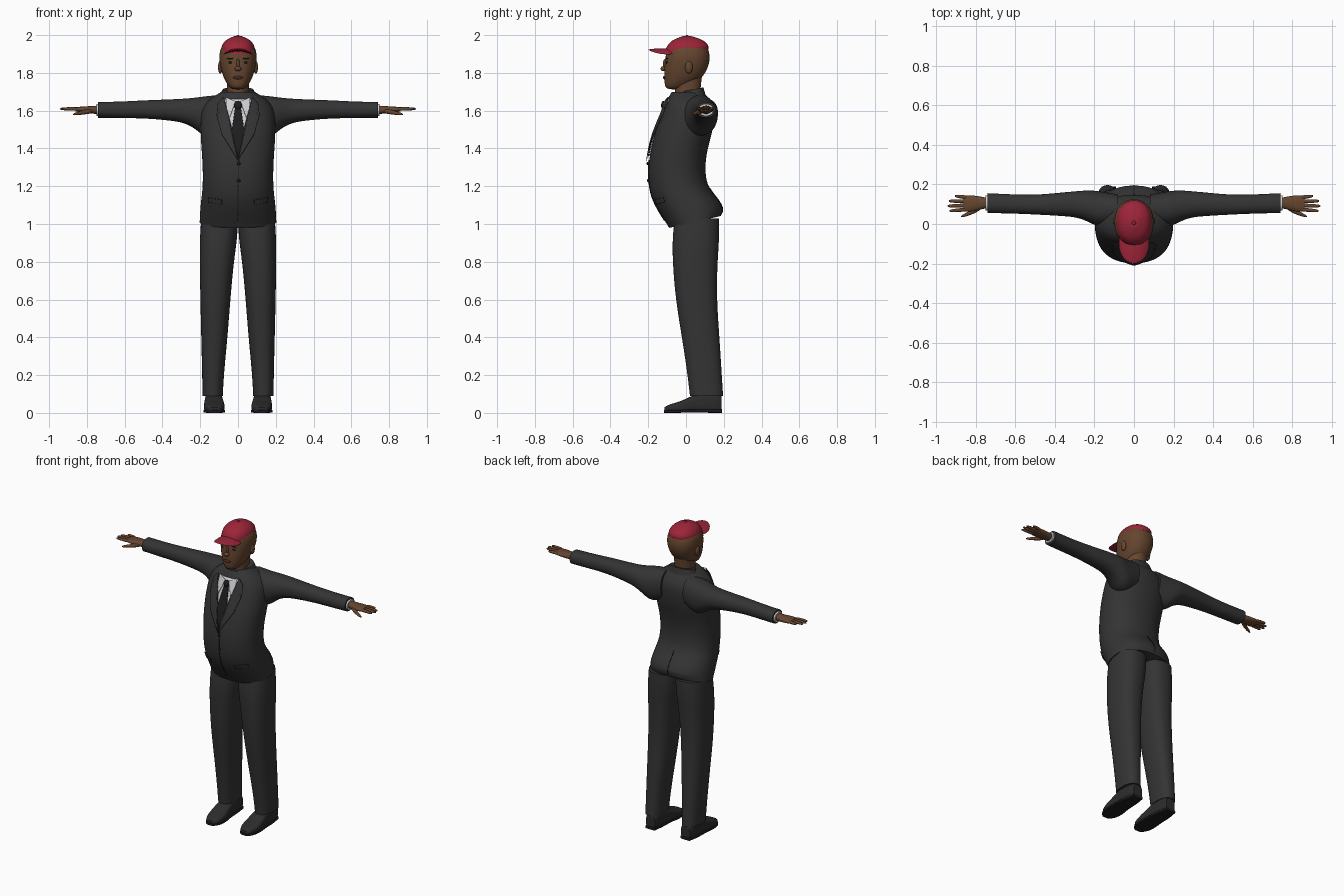
import bpy, bmesh, math
from mathutils import Vector

cube = bpy.data.objects.get("Cube")
if cube:
    bpy.data.objects.remove(cube)


def material(name, r, g, b):
    m = bpy.data.materials.new(name)
    m.use_nodes = True
    m.diffuse_color = (r, g, b, 1)
    node = m.node_tree.nodes["Principled BSDF"]
    node.inputs["Base Color"].default_value = (r, g, b, 1)
    node.inputs["Roughness"].default_value = 0.8
    return m


suit = material("charcoal suit", .034, .034, .035)
trim = material("black trim", .012, .012, .013)
leather = material("black leather", .025, .025, .026)
shirt = material("white shirt", .62, .62, .65)
skin = material("brown skin", .13, .06, .028)
lip = material("dark lips", .075, .025, .018)
red = material("red cloth", .33, .018, .04)


def finish(name, bm, mat, mirror=False, subsurf=0):
    bmesh.ops.recalc_face_normals(bm, faces=bm.faces)
    mesh = bpy.data.meshes.new(name)
    bm.to_mesh(mesh)
    bm.free()
    ob = bpy.data.objects.new(name, mesh)
    bpy.context.collection.objects.link(ob)
    mesh.materials.append(mat)
    if mirror:
        ob.modifiers.new("Mirror", 'MIRROR').use_clip = False
    if subsurf:
        mod = ob.modifiers.new("Subdivision", 'SUBSURF')
        mod.levels = mod.render_levels = subsurf
    return ob


def loft(name, rows, mat, axis='z', mirror=False, power=2.2, seg=24, tilt=None, crease=True):
    """Skin rounded sections; each row is (station, a_min, a_max, b_min, b_max)."""
    order = {'z': (2, 0, 1), 'x': (0, 1, 2), 'y': (1, 0, 2)}[axis]
    bm = bmesh.new()
    rings = []
    for i, (t, a0, a1, b0, b1) in enumerate(rows):
        ring = []
        for k in range(seg):
            w = math.tau * k / seg
            c, s = math.cos(w), math.sin(w)
            p = Vector()
            p[order[0]] = t
            p[order[1]] = (a0 + a1) / 2 + (a1 - a0) / 2 * math.copysign(abs(c) ** (2 / power), c)
            p[order[2]] = (b0 + b1) / 2 + (b1 - b0) / 2 * math.copysign(abs(s) ** (2 / power), s)
            if tilt and i in tilt:
                p.z += tilt[i] * p.y
            ring.append(bm.verts.new(p))
        rings.append(ring)
    for lo, hi in zip(rings, rings[1:]):
        for k in range(seg):
            n = (k + 1) % seg
            bm.faces.new((lo[k], lo[n], hi[n], hi[k]))
    caps = [bm.faces.new(rings[0]), bm.faces.new(rings[-1])]
    if crease:
        layer = bm.edges.layers.float.new("crease_edge")
        for f in caps:
            for e in f.edges:
                e[layer] = 1
    return finish(name, bm, mat, mirror, 2)


def body(rows):
    """Expand (z, half width, front, back) into loft rows."""
    return [(z, -w, w, f, b) for z, w, f, b in rows]


def ellipsoid(name, centre, radii, mat, mirror=False, bend=0):
    bm = bmesh.new()
    bmesh.ops.create_uvsphere(bm, u_segments=24, v_segments=12, radius=1)
    for v in bm.verts:
        v.co = Vector(centre) + Vector(c * r for c, r in zip(v.co, radii))
        v.co.z -= bend * v.co.x ** 2
    return finish(name, bm, mat, mirror)


def plate(name, outline, mat, target, lift, mirror=False, back=False):
    """Drape a thin cloth shape, drawn as (x, z) points, over the target."""
    bm = bmesh.new()
    start = .5 if back else -.5
    bm.faces.new([bm.verts.new((x, start, z)) for x, z in outline])
    bmesh.ops.triangulate(bm, faces=bm.faces)
    for _ in range(4):
        bmesh.ops.subdivide_edges(bm, edges=bm.edges, cuts=1, use_grid_fill=True)
    ob = finish(name, bm, mat, mirror)
    wrap = ob.modifiers.new("Drape", 'SHRINKWRAP')
    wrap.target = target
    wrap.wrap_method = 'PROJECT'
    wrap.wrap_mode = 'ABOVE_SURFACE'
    wrap.use_project_y = True
    wrap.use_positive_direction = not back
    wrap.use_negative_direction = back
    wrap.offset = lift
    thick = ob.modifiers.new("Cloth", 'SOLIDIFY')
    thick.thickness = .004
    thick.offset = 0
    return ob


# Jacket body with the hem lower at the front
jacket = loft("jacket", body([
    (1.0, .205, -.09, .185), (1.08, .202, -.155, .205), (1.14, .195, -.183, .165),
    (1.2, .188, -.197, .112), (1.3, .188, -.203, .1), (1.4, .195, -.187, .115),
    (1.48, .2, -.167, .14), (1.56, .2, -.135, .15), (1.62, .19, -.112, .15),
    (1.665, .15, -.098, .125), (1.7, .088, -.075, .088)]), suit, tilt={0: .23})

# Sleeves, cuffs and hands
loft("sleeves", [
    (.08, 0, .15, 1.5, 1.685), (.17, -.02, .165, 1.45, 1.678), (.22, .005, .172, 1.5, 1.67),
    (.28, .033, .167, 1.535, 1.664), (.36, .04, .16, 1.548, 1.66), (.5, .048, .146, 1.56, 1.655),
    (.62, .053, .15, 1.56, 1.648), (.74, .055, .156, 1.562, 1.646)], suit, 'x', True)
loft("shirt_cuffs", [(.7, .065, .147, 1.57, 1.638), (.75, .067, .145, 1.572, 1.636)],
     shirt, 'x', True)
loft("palms", [(.73, .083, .13, 1.582, 1.628), (.78, .072, .14, 1.584, 1.624),
               (.83, .06, .147, 1.59, 1.622), (.86, .064, .143, 1.596, 1.618)], skin, 'x', True)
for i, finger in enumerate(("index", "middle", "ring", "little")):
    base, tip = .074 + .02 * i, .066 + .025 * i
    end = (.932, .942, .935, .905)[i]
    loft(finger + "_fingers", [
        (.84, base - .011, base + .011, 1.597, 1.618),
        ((.84 + end) / 2, (base + tip) / 2 - .01, (base + tip) / 2 + .01, 1.6, 1.62),
        (end - .008, tip - .008, tip + .008, 1.602, 1.617),
        (end, tip - .004, tip + .004, 1.606, 1.613)], skin, 'x', True, 2, 10, crease=False)
loft("thumbs", [(.765, .075, .11, 1.585, 1.615), (.81, .05, .078, 1.58, 1.605),
                (.85, .036, .056, 1.575, 1.594), (.875, .033, .043, 1.575, 1.585)],
     skin, 'x', True, 2, 10, crease=False)

# Trousers and shoes
loft("trouser_legs", [
    (.09, .08, .188, .02, .197), (.2, .075, .19, .008, .19), (.4, .055, .195, -.022, .178),
    (.6, .04, .2, -.056, .163), (.8, .022, .203, -.072, .167), (.93, .002, .203, -.073, .178),
    (1.03, 0, .195, -.06, .175)], suit, 'z', True, 2.4)
loft("shoes", [
    (-.113, .1, .148, .004, .03), (-.09, .077, .172, 0, .045), (-.03, .068, .183, 0, .06),
    (.03, .077, .178, .006, .09), (.09, .082, .175, 0, .115), (.165, .085, .172, 0, .11),
    (.188, .095, .16, .004, .09)], leather, 'y', True, 3.2)
loft("shoe_soles", [
    (-.116, .1, .15, 0, .014), (-.09, .073, .177, 0, .016), (-.03, .064, .187, 0, .016),
    (.04, .077, .18, .004, .02), (.12, .08, .178, 0, .02), (.19, .092, .163, 0, .02)],
     trim, 'y', True, 5)

# Neck, collar, shirt front and tie
loft("neck", body([(1.63, .06, -.06, .075), (1.7, .058, -.06, .075), (1.78, .06, -.055, .085)]), skin)
loft("shirt_collar", body([(1.62, .085, -.113, .09), (1.66, .076, -.105, .085),
                           (1.7, .068, -.088, .08)]), shirt, tilt={2: .25, 1: .12})
loft("jacket_collar", body([(1.66, .11, -.04, .11), (1.705, .082, -.025, .093)]), suit, tilt={1: .2})
plate("shirt_front", [(-.072, 1.66), (0, 1.36), (.072, 1.66)], shirt, jacket, .003)
plate("collar_wings", [(.012, 1.645), (.06, 1.665), (.062, 1.6), (.042, 1.56)],
      shirt, jacket, .011, True)
plate("tie", [(-.014, 1.62), (-.036, 1.47), (0, 1.355), (.036, 1.47), (.014, 1.62)],
      trim, jacket, .008)
ellipsoid("tie_knot", (0, -.118, 1.628), (.021, .014, .024), trim)

# Lapels, front opening, buttons, pockets and rear vent
plate("lapels", [(.072, 1.665), (.1, 1.635), (.092, 1.585), (.108, 1.57), (.082, 1.47),
                 (0, 1.335), (.028, 1.48), (.058, 1.58)], suit, jacket, .014, True)
plate("front_opening", [(-.003, 1.02), (.001, 1.02), (.004, 1.34), (0, 1.34)], trim, jacket, .001)
plate("pocket_flaps", [(.085, 1.13), (.155, 1.14), (.155, 1.115), (.085, 1.105)],
      suit, jacket, .004, True)
plate("rear_vent", [(-.003, 1.06), (.003, 1.06), (.001, 1.19), (-.001, 1.19)],
      trim, jacket, .001, back=True)
for z, y in ((1.32, -.203), (1.23, -.2)):
    ellipsoid("jacket_button", (.004, y, z), (.009, .006, .009), trim)

# Head and face
loft("head", body([
    (1.712, .03, -.098, -.03), (1.73, .05, -.113, .02), (1.76, .07, -.115, .07),
    (1.8, .086, -.117, .105), (1.85, .098, -.113, .125), (1.89, .101, -.109, .127),
    (1.93, .094, -.1, .119), (1.96, .07, -.075, .09), (1.975, .03, -.03, .04)]),
    skin, crease=False)
ellipsoid("nose_bridge", (0, -.11, 1.845), (.009, .012, .03), skin)
ellipsoid("nose", (0, -.12, 1.822), (.018, .015, .013), skin)
ellipsoid("lips", (0, -.113, 1.775), (.026, .009, .009), lip)
ellipsoid("eyes", (.036, -.1, 1.855), (.015, .007, .006), trim, True)
ellipsoid("eyebrows", (.038, -.1, 1.876), (.02, .007, .004), trim, True)
ellipsoid("ears", (.094, .015, 1.83), (.012, .02, .033), skin, True)

# Cap
loft("cap_crown", body([
    (1.912, .089, -.113, .119), (1.935, .09, -.109, .122), (1.96, .079, -.09, .108),
    (1.98, .057, -.06, .08), (1.994, .02, -.018, .03)]), red, tilt={0: .1, 1: .06})
ellipsoid("cap_brim", (0, -.1, 1.922), (.077, .1, .008), red, bend=4)
ellipsoid("cap_button", (0, .005, 1.993), (.01, .01, .007), red)

# Smooth shading with crisp hems
for ob in bpy.context.scene.objects:
    ob.select_set(ob.type == 'MESH')
bpy.context.view_layer.objects.active = jacket
bpy.ops.object.shade_smooth_by_angle(angle=math.radians(50))
